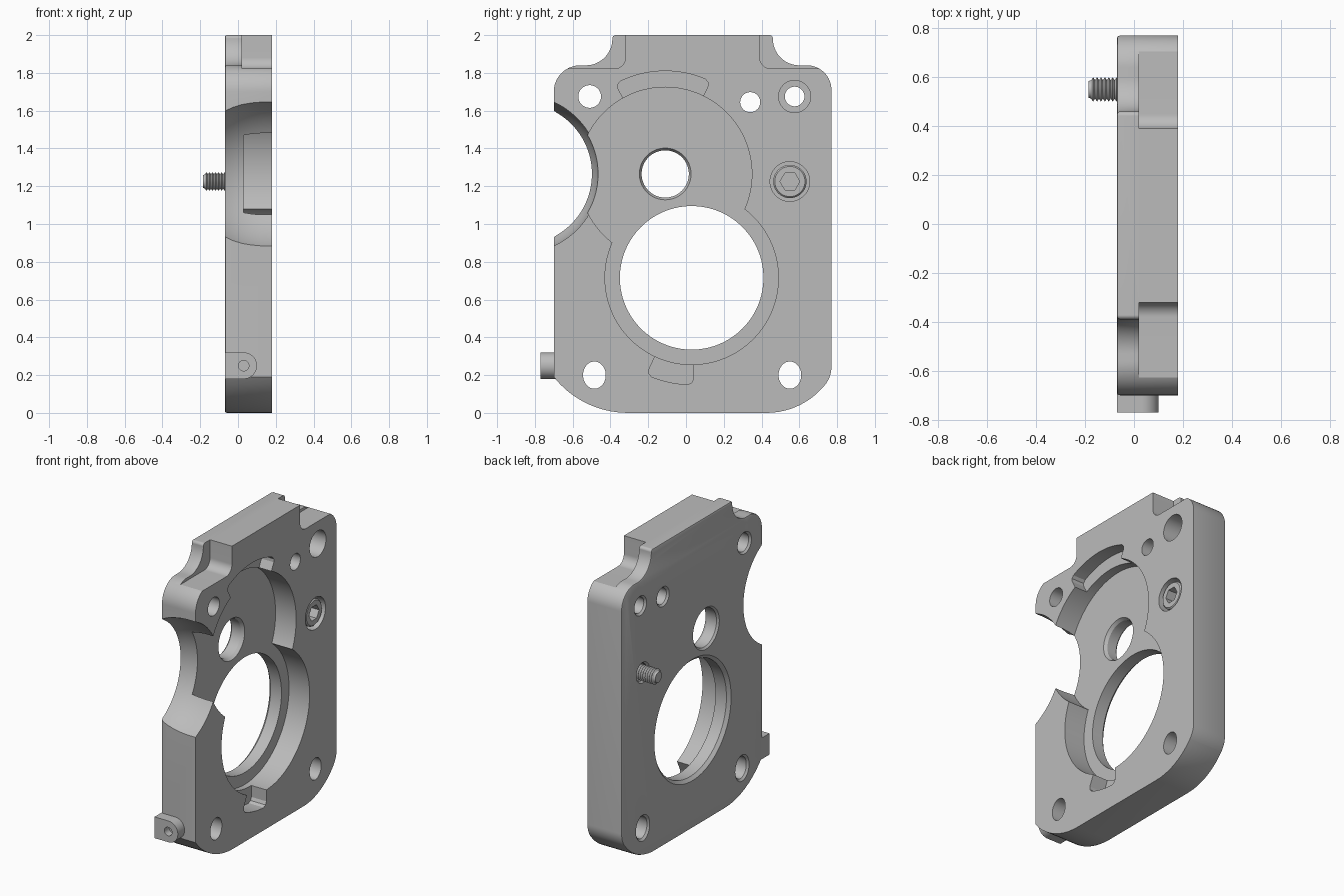
import bpy, bmesh
from math import pi, sin, cos, tan, radians
from mathutils import Vector

cube = bpy.data.objects.get("Cube")
if cube:
    bpy.data.objects.remove(cube, do_unlink=True)

metal = bpy.data.materials.new("light grey metal")
metal.use_nodes = True
grey = (0.5, 0.5, 0.5, 1)
metal.diffuse_color = grey
metal.node_tree.nodes["Principled BSDF"].inputs["Base Color"].default_value = grey

BACK, FACE, FLOOR, STEP = -0.07, 0.18, 0.03, 0.02   # depths along x
MID = 0.035                                         # plate centre line in y


def along_x(d, u, v):
    return (d, u, v)


def along_y(d, u, v):
    return (u, d, v)


def make(name, rings, axis=along_x):
    """Skin a stack of equal rings [(depth, [(u, v), ...]), ...] with end caps."""
    bm = bmesh.new()
    loops = [[bm.verts.new(axis(d, u, v)) for u, v in pts] for d, pts in rings]
    n = len(loops[0])
    for a, b in zip(loops, loops[1:]):
        for i in range(n):
            j = (i + 1) % n
            bm.faces.new((a[i], a[j], b[j], b[i]))
    bm.faces.new(loops[0])
    bm.faces.new(loops[-1])
    bmesh.ops.recalc_face_normals(bm, faces=bm.faces)
    mesh = bpy.data.meshes.new(name)
    bm.to_mesh(mesh)
    bm.free()
    mesh.materials.append(metal)
    ob = bpy.data.objects.new(name, mesh)
    bpy.context.collection.objects.link(ob)
    return ob


def rounded(corners):
    """Polygon from (u, v, fillet radius) corners."""
    out = []
    for i, (u, v, r) in enumerate(corners):
        p = Vector((u, v))
        if r == 0:
            out.append((u, v))
            continue
        a = (Vector(corners[i - 1][:2]) - p).normalized()
        b = (Vector(corners[(i + 1) % len(corners)][:2]) - p).normalized()
        half = a.angle(b) / 2
        centre = p + (a + b).normalized() * (r / sin(half))
        start = p + a * (r / tan(half)) - centre
        end = p + b * (r / tan(half)) - centre
        sweep = pi - 2 * half
        steps = max(3, int(sweep / radians(5)))
        for k in range(steps + 1):
            t = k / steps
            q = (start * sin((1 - t) * sweep) + end * sin(t * sweep)) / sin(sweep)
            out.append(tuple(centre + q))
    return out


def prism(name, pts, d0, d1, axis=along_x):
    return make(name, [(d0, pts), (d1, pts)], axis)


def lathe(name, u, v, profile, seg=64, stretch=1, axis=along_x):
    angles = [2 * pi * i / seg for i in range(seg)]
    return make(name, [(d, [(u + r * cos(t), v + r * stretch * sin(t)) for t in angles])
                       for d, r in profile], axis)


def sector(cy, cz, r_in, r_out, a0, a1):
    """Arc shaped slot outline, angles in degrees, eased outer corners."""
    ease = 3
    polar = [(a0, r_in), (a0, r_out - 0.03), (a0 + 1, r_out - 0.01)]
    n = 16
    polar += [(a0 + ease + (a1 - a0 - 2 * ease) * i / n, r_out) for i in range(n + 1)]
    polar += [(a1 - 1, r_out - 0.01), (a1, r_out - 0.03), (a1, r_in)]
    return [(cy + r * cos(radians(a)), cz + r * sin(radians(a))) for a, r in polar]


def cut(target, cutters):
    for c in cutters:
        c.hide_render = True
        mod = target.modifiers.new("cut", 'BOOLEAN')
        mod.operation, mod.solver, mod.object = 'DIFFERENCE', 'EXACT', c
        bpy.context.view_layer.objects.active = target
        bpy.ops.object.modifier_apply(modifier=mod.name)
        bpy.data.objects.remove(c, do_unlink=True)


# Plate blank with rounded shoulders and a top tab
outline = rounded([
    (-0.546, 0, 0.5), (0.616, 0, 0.4), (0.77, 0.19, 0.15), (0.77, 1.84, 0.13),
    (0.46, 1.84, 0.14), (0.46, 2, 0.018), (-0.39, 2, 0.018), (-0.39, 1.84, 0.14),
    (-0.70, 1.84, 0.14), (-0.70, 0.19, 0)])
plate = prism("plate", outline, BACK, FACE)

# Softened rim on the rear face
bm = bmesh.new()
bm.from_mesh(plate.data)
rim = [e for e in bm.edges if all(abs(v.co.x - BACK) < 1e-5 for v in e.verts)]
bmesh.ops.bevel(bm, geom=rim, offset=0.012, segments=2, profile=0.5, affect='EDGES')
bm.to_mesh(plate.data)
bm.free()

# Steps beside the tab on the pocket side
steps = []
for s in (-1, 1):
    half = [(0.355, 2.1, 0), (0.355, 1.822, 0.06), (0.85, 1.822, 0), (0.85, 2.1, 0)]
    steps.append(prism("step_cutter", rounded([(MID + s * u, v, r) for u, v, r in half]),
                       STEP, 0.3))

# Side scallop, flaring towards the pocket side
scallop = lathe("scallop_cutter", -0.873, 1.265,
                [(-0.1, 0.37), (BACK, 0.375), (-0.03, 0.392), (0.02, 0.406),
                 (0.07, 0.414), (0.12, 0.418), (0.25, 0.418)], 128)

# Two overlapping round pockets with arc slots
UP, LOW = (-0.11, 1.265), (0.03, 0.715)
pockets = [lathe("pocket_cutter", *c, [(FLOOR, 0.459), (0.3, 0.459)], 128)
           for c in (UP, LOW)]
pockets.append(prism("slot_cutter", sector(*UP, 0.4, 0.545, 64, 119), 0.09, 0.3))
pockets.append(prism("slot_cutter", sector(*LOW, 0.4, 0.565, 245, 271), 0.07, 0.3))


# Through holes with a rear chamfer
def hole(y, z, r, stretch=1, chamfer=0.012, front=()):
    profile = [(-0.1, r + chamfer), (BACK, r + chamfer), (BACK + chamfer, r)]
    return lathe("hole_cutter", y, z, profile + (list(front) or [(0.3, r)]), 64, stretch)


holes = [
    lathe("bore_cutter", *LOW, [(-0.1, 0.4), (BACK, 0.4), (-0.05, 0.38), (0.1, 0.38)], 128),
    hole(*UP, 0.125, front=[(0.01, 0.125), (FLOOR, 0.137), (0.06, 0.137)]),
    hole(-0.51, 1.675, 0.06),
    hole(0.34, 1.645, 0.053),
    hole(0.575, 1.675, 0.052, front=[(0.05, 0.052), (0.051, 0.085), (0.3, 0.085)]),
    hole(-0.485, 0.2, 0.06, 1.2),
    hole(0.55, 0.2, 0.06, 1.2),
    hole(0.55, 1.225, 0.056, front=[(0.04, 0.056), (0.041, 0.105), (0.3, 0.105)]),
]
cut(plate, steps + [scallop] + pockets + holes)

# Socket screw: head, shank and threaded tip
thread = []
for i in range(8):
    x = -0.175 + i * 0.016
    thread += [(x, 0.038), (x + 0.008, 0.05)]
screw = lathe("socket_screw", 0.55, 1.225,
              [(-0.185, 0.034)] + thread +
              [(-0.045, 0.045), (0.041, 0.045), (0.042, 0.088), (0.162, 0.088), (0.17, 0.08)], 48)
cut(screw, [lathe("hex_cutter", 0.55, 1.225, [(0.1, 0.052), (0.3, 0.052)], 6)])

# Side lug with a small blind hole
lug = prism("side_lug", rounded([(BACK, 0.18, 0), (0.10, 0.18, 0.069),
                                 (0.10, 0.32, 0.069), (BACK, 0.32, 0)]),
            -0.77, -0.66, along_y)
cut(lug, [lathe("lug_hole_cutter", 0.03, 0.25, [(-0.9, 0.028), (-0.72, 0.028)], 32,
                axis=along_y)])

# Smooth round walls, keep machined edges crisp
bpy.ops.object.select_all(action='DESELECT')
for ob in (plate, screw, lug):
    ob.select_set(True)
    bpy.context.view_layer.objects.active = ob
bpy.ops.object.shade_smooth_by_angle(angle=radians(25))
